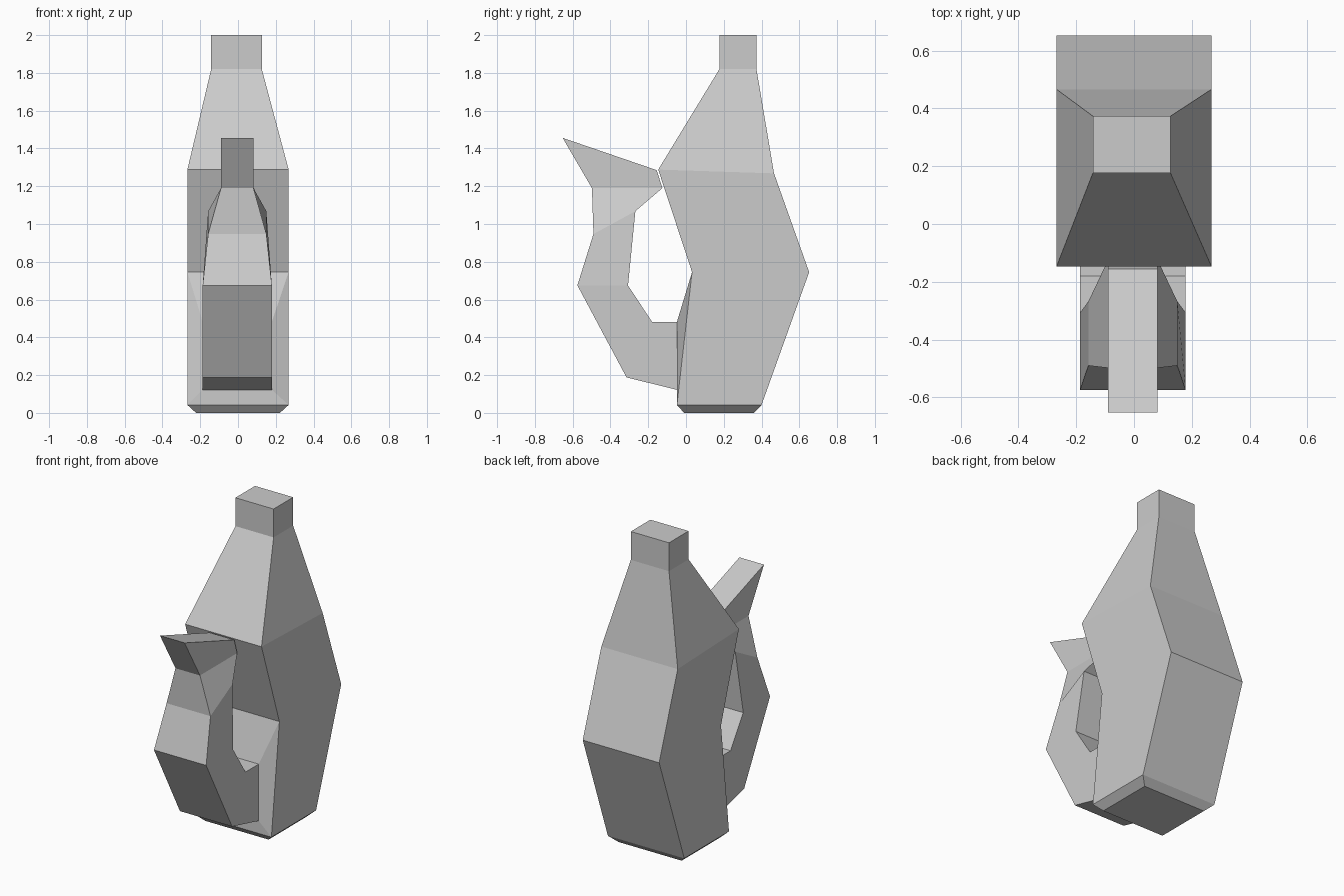
import bpy, bmesh

if "Cube" in bpy.data.objects:
    bpy.data.objects.remove(bpy.data.objects["Cube"])

grey = bpy.data.materials.new("light grey")
grey.diffuse_color = (0.6, 0.6, 0.6, 1)
grey.use_nodes = True
grey.node_tree.nodes["Principled BSDF"].inputs["Base Color"].default_value = grey.diffuse_color

bm = bmesh.new()


def ring(first, second, half, cx=0.0):
    """Four corners: two (y, z) points, each widened to both sides."""
    return [bm.verts.new((cx + s * half, y, z))
            for s, (y, z) in ((-1, first), (1, first), (1, second), (-1, second))]


def bridge(a, b, skip=None):
    for i in range(4):
        if i != skip:
            j = (i + 1) % 4
            bm.faces.new((a[i], a[j], b[j], b[i]))


# Body: front point, back point, half width, centre, from foot to neck
body = [ring(*s) for s in (
    ((-0.01, 0.0), (0.36, 0.0), 0.222),
    ((-0.048, 0.042), (0.40, 0.042), 0.268),
    ((0.032, 0.745), (0.652, 0.745), 0.268),
    ((-0.147, 1.288), (0.466, 1.268), 0.268),
    ((0.177, 1.82), (0.373, 1.82), 0.134, -0.008),
    ((0.177, 2.0), (0.373, 2.0), 0.134, -0.008))]
for i in range(5):
    bridge(body[i], body[i + 1], skip=0 if i == 1 else None)
bm.faces.new(body[0][::-1])
bm.faces.new(body[-1])

# Handle: outer point, inner point, half width, from base to thumb rest
handle = [ring(o, n, w, -0.004) for o, n, w in (
    ((-0.048, 0.122), (-0.048, 0.482), 0.183),
    ((-0.315, 0.188), (-0.18, 0.482), 0.183),
    ((-0.575, 0.675), (-0.307, 0.675), 0.183),
    ((-0.49, 0.947), (-0.268, 1.068), 0.154),
    ((-0.498, 1.19), (-0.125, 1.19), 0.086),
    ((-0.653, 1.456), (-0.155, 1.285), 0.086))]
for a, b in zip(handle, handle[1:]):
    bridge(a, b)
bm.faces.new(handle[-1])

# Lower front panel joins the body to the handle base
low, mid = body[1], body[2]
bridge([low[0], low[1], mid[1], mid[0]], handle[0])

bmesh.ops.recalc_face_normals(bm, faces=bm.faces[:])
mesh = bpy.data.meshes.new("jug_with_handle")
bm.to_mesh(mesh)
bm.free()
mesh.materials.append(grey)
jug = bpy.data.objects.new("jug_with_handle", mesh)
bpy.context.collection.objects.link(jug)
